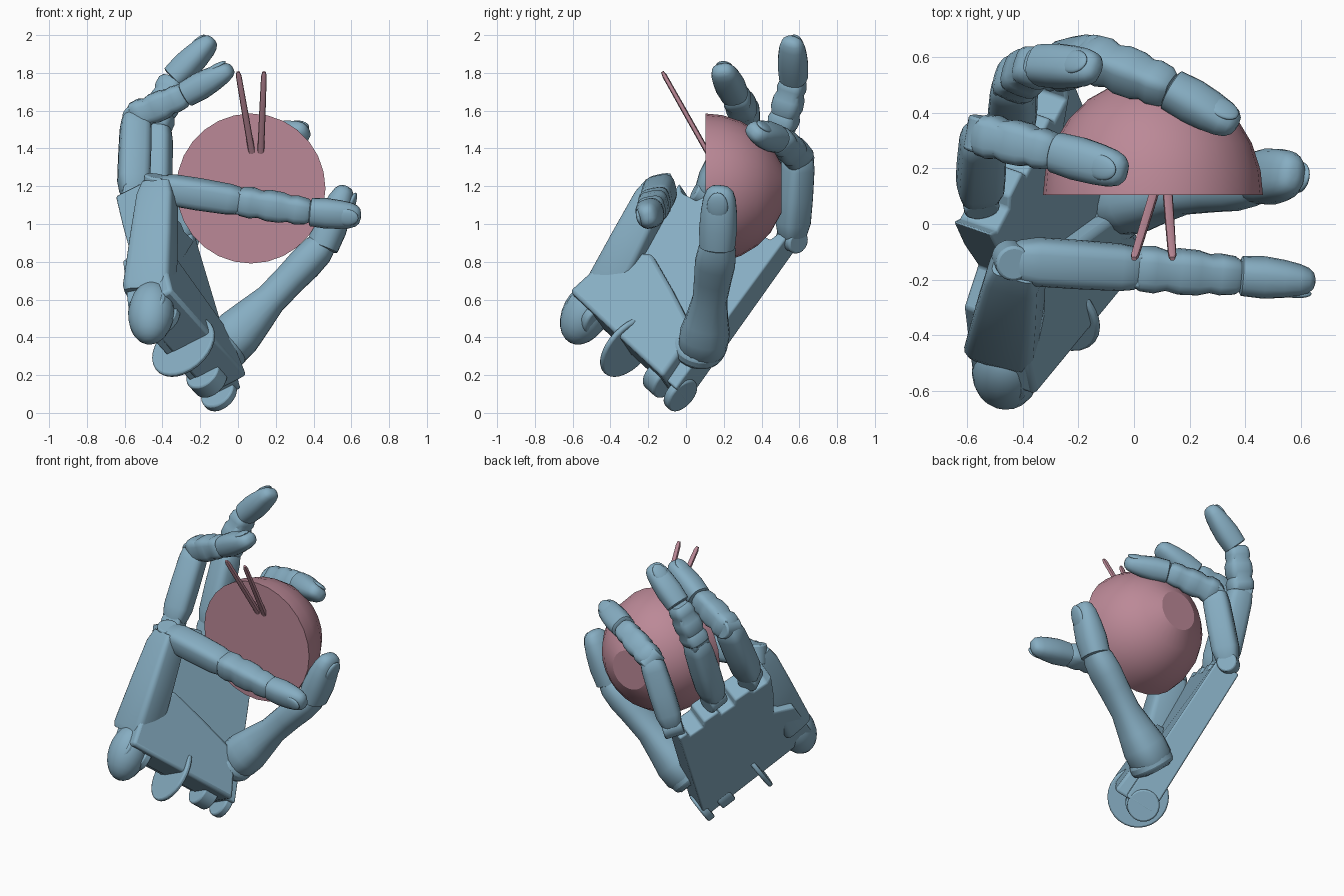
import bpy, bmesh, math
from mathutils import Vector as V, Matrix

if "Cube" in bpy.data.objects:
    bpy.data.objects.remove(bpy.data.objects["Cube"])

def mat(name, c):
    m = bpy.data.materials.new(name)
    m.diffuse_color = (*c, 1)
    m.use_nodes = True
    m.node_tree.nodes["Principled BSDF"].inputs["Base Color"].default_value = m.diffuse_color
    return m

BLUE = mat("blue", (0.24, 0.42, 0.54))
PINK = mat("pink", (0.50, 0.25, 0.31))
GRASP = V((0.07, 0.25, 1.2))      # centre the hand closes around

def finish(name, bm, m, angle=35, bevel=0):
    bmesh.ops.recalc_face_normals(bm, faces=bm.faces)
    me = bpy.data.meshes.new(name)
    bm.to_mesh(me)
    bm.free()
    o = bpy.data.objects.new(name, me)
    bpy.context.collection.objects.link(o)
    me.materials.append(m)
    if bevel:
        b = o.modifiers.new("bevel", "BEVEL")
        b.width, b.segments = bevel, 2
    bpy.ops.object.select_all(action='DESELECT')
    o.select_set(True)
    bpy.context.view_layer.objects.active = o
    bpy.ops.object.shade_smooth_by_angle(angle=math.radians(angle))
    return o

def frame(p, q, out=None):
    z = (q - p).normalized()
    out = out if out is not None else (p + q) / 2 - GRASP
    y = (out - out.dot(z) * z).normalized()
    return y.cross(z), y, z

def loft(name, p, q, prof, n=20, power=0.62, m=BLUE, out=None):
    """Rounded-box sections along p-q; prof = (t, half width, half depth)."""
    p, q = V(p), V(q)
    x, y, z = frame(p, q, out)
    bm, rings = bmesh.new(), []
    f = lambda c: math.copysign(abs(c) ** power, c)
    for t, w, h in prof:
        c = p.lerp(q, t)
        rings.append([bm.verts.new(c + x * w * f(math.cos(a)) + y * h * f(math.sin(a)))
                      for a in (2 * math.pi * i / n for i in range(n))])
    for a, b in zip(rings, rings[1:]):
        for i in range(n):
            bm.faces.new((a[i], a[(i + 1) % n], b[(i + 1) % n], b[i]))
    bm.faces.new(rings[0])
    bm.faces.new(rings[-1])
    return finish(name, bm, m)

def disc(name, c, axis, r, thick, bevel=0.01):
    bm = bmesh.new()
    M = Matrix.Translation(c) @ V(axis).to_track_quat('Z', 'Y').to_matrix().to_4x4()
    bmesh.ops.create_cone(bm, cap_ends=True, segments=28, radius1=r, radius2=r,
                          depth=thick, matrix=M)
    return finish(name, bm, BLUE, bevel=bevel)

def ellipsoid(name, c, axes, size, m=BLUE):
    bm = bmesh.new()
    R = Matrix(axes).transposed().to_4x4()
    bmesh.ops.create_uvsphere(bm, u_segments=20, v_segments=12, radius=1,
                              matrix=Matrix.Translation(c) @ R @ Matrix.Diagonal((*size, 1)))
    return finish(name, bm, m, 60)

PROX = [(-.02, .05, .05), (.06, .066, .072), (.2, .08, .085), (.5, .082, .085),
        (.85, .078, .082), (.96, .07, .075), (1.03, .05, .055)]
MID = [(-.1, .05, .055), (0, .074, .078), (.15, .08, .082), (.27, .07, .07), (.4, .08, .08),
       (.6, .078, .078), (.72, .067, .067), (.82, .074, .072), (.98, .066, .066), (1.05, .05, .05)]
TIP = [(.04, .06, .06), (.06, .074, .07), (.35, .079, .074), (.6, .075, .066),
       (.8, .068, .055), (.92, .056, .043), (.98, .038, .028), (1, .015, .012)]

def nail(name, p, q, s=1):
    x, y, z = frame(V(p), V(q))
    ellipsoid(name, V(p).lerp(V(q), .74) + y * .048 * s, (x, y, z),
              (.045 * s, .016 * s, .065 * s))

def finger(name, mcp, pip, dip, tip):
    loft(name + "_proximal", mcp, pip, PROX)
    loft(name + "_middle", pip, dip, MID)
    loft(name + "_tip", dip, tip, TIP, power=.82)
    nail(name + "_nail", dip, tip)
    for part, a, b in (("knuckle", mcp, pip), ("joint", pip, dip)):
        x, y, z = frame(V(a), V(b))
        disc(f"{name}_{part}", V(a), x, .064, .125)

# Fingers
FINGERS = {
    "index":  ((-.29, .56, .92), (-.15, .595, 1.36), (.12, .49, 1.45), (.37, .35, 1.49)),
    "middle": ((-.44, .33, 1.06), (-.43, .51, 1.52), (-.35, .57, 1.76), (-.13, .56, 1.98)),
    "ring":   ((-.555, .1, 1.15), (-.54, .32, 1.57), (-.29, .26, 1.68), (-.03, .185, 1.825)),
    "little": ((-.44, -.13, 1.195), (.02, -.16, 1.12), (.37, -.185, 1.065), (.65, -.205, 1.04)),
}
for k, pts in FINGERS.items():
    finger(k, *pts)

# Thumb
loft("thumb_base", (-.06, .09, .36), (.46, .17, .9),
     [(-.1, .09, .09), (0, .13, .13), (.12, .132, .13), (.25, .113, .113), (.45, .092, .085),
      (.65, .1, .085), (.8, .108, .09), (.93, .1, .085), (1.03, .07, .06)], power=.85)
loft("thumb_tip", (.44, .165, .86), (.575, .18, 1.2),
     [(t, w * 1.28, h * 1.2) for t, w, h in TIP], power=.85)
nail("thumb_nail", (.44, .165, .86), (.575, .18, 1.2), 1.25)

# Palm: slab on a slanted quad, with a raised heel at the wrist
A, B, C, D = (V(c) for c in ((-.14, -.01, .03), (-.36, .58, .86),
                             (-.65, .01, 1.15), (-.58, -.55, .52)))
NORM = (B - A).cross(D - A).normalized()

def on_palm(u, v, h=0):
    return A.lerp(D, u).lerp(B.lerp(C, u), v) + NORM * h

def slab(name, outline, base, h0, h1, bevel=.01):
    bm = bmesh.new()
    low = [bm.verts.new(on_palm(u, v, base)) for u, v in outline]
    top = [bm.verts.new(on_palm(u, v, h0 + (h1 - h0) * v)) for u, v in outline]
    n = len(outline)
    for i in range(n):
        bm.faces.new((low[i], low[(i + 1) % n], top[(i + 1) % n], top[i]))
    bm.faces.new(low)
    bm.faces.new(top)
    return finish(name, bm, BLUE, bevel=bevel)

slab("palm", [(0, .02), (0, 1), (.08, 1), (.1, .95), (.24, .95), (.27, 1), (.42, 1), (.44, .95),
              (.58, .95), (.61, 1), (.76, 1), (.79, .95), (.93, .95), (1, 1), (.93, .78),
              (.84, .56), (1, .45), (1, .02)], 0, .19, .16)
slab("palm_heel", [(.08, .01), (.1, .3), (.45, .42), (.75, .52), (.98, .4), (1, .02)],
     .03, .27, .17, .02)

# Hinged side plate carrying the little finger, its back level with the palm
loft("side_plate", (-.47, -.43, .62), (-.42, -.13, 1.22),
     [(0, .12, .1), (.05, .13, .11), (.5, .115, .1), (.85, .1, .09), (.97, .08, .07)],
     power=.35, out=V((-.3, -1, .4)))
ellipsoid("side_plate_hinge", V((-.46, -.53, .53)),
          frame(V((-.47, -.5, .52)), V((-.44, -.3, .9))), (.125, .12, .18))
AXIS = (D - A).normalized()

# Wrist hinge discs and barrels
for i, (u, r, t, h) in enumerate(((0.03, .1, .05, .07), (.2, .1, .1, .08), (.52, .19, .03, .1),
                                  (.82, .1, .05, .12), (.97, .1, .05, .12))):
    disc(f"wrist_hinge_{i}", on_palm(u, .03, h), AXIS, r, t)
disc("thumb_collar", V((-.08, .07, .35)), (.5, .1, .5), .14, .09, .03)

# Half ball with a flat front and a small flat at the back
bm, rings, N = bmesh.new(), [], 28
for deg in (0, 12, 26, 40, 54, 71):
    a = math.radians(deg)
    rings.append([bm.verts.new((.068 + .395 * math.cos(a) * math.cos(s),
                                .104 + .425 * math.sin(a),
                                1.188 + .397 * math.cos(a) * math.sin(s)))
                  for s in (2 * math.pi * i / N for i in range(N))])
for a, b in zip(rings, rings[1:]):
    for i in range(N):
        bm.faces.new((a[i], a[(i + 1) % N], b[(i + 1) % N], b[i]))
bm.faces.new(rings[0])
bm.faces.new(rings[-1])
finish("half_ball", bm, PINK, 20)

# Two thin sticks on the flat face
for i, (x0, x1) in enumerate(((.075, 0), (.12, .138))):
    loft(f"stick_{i}", (x0, .12, 1.37), (x1, -.125, 1.805),
         [(0, .018, .014), (.5, .017, .014), (.95, .015, .013), (1, .009, .008)],
         n=10, power=.8, m=PINK, out=V((0, -1, 0)))
